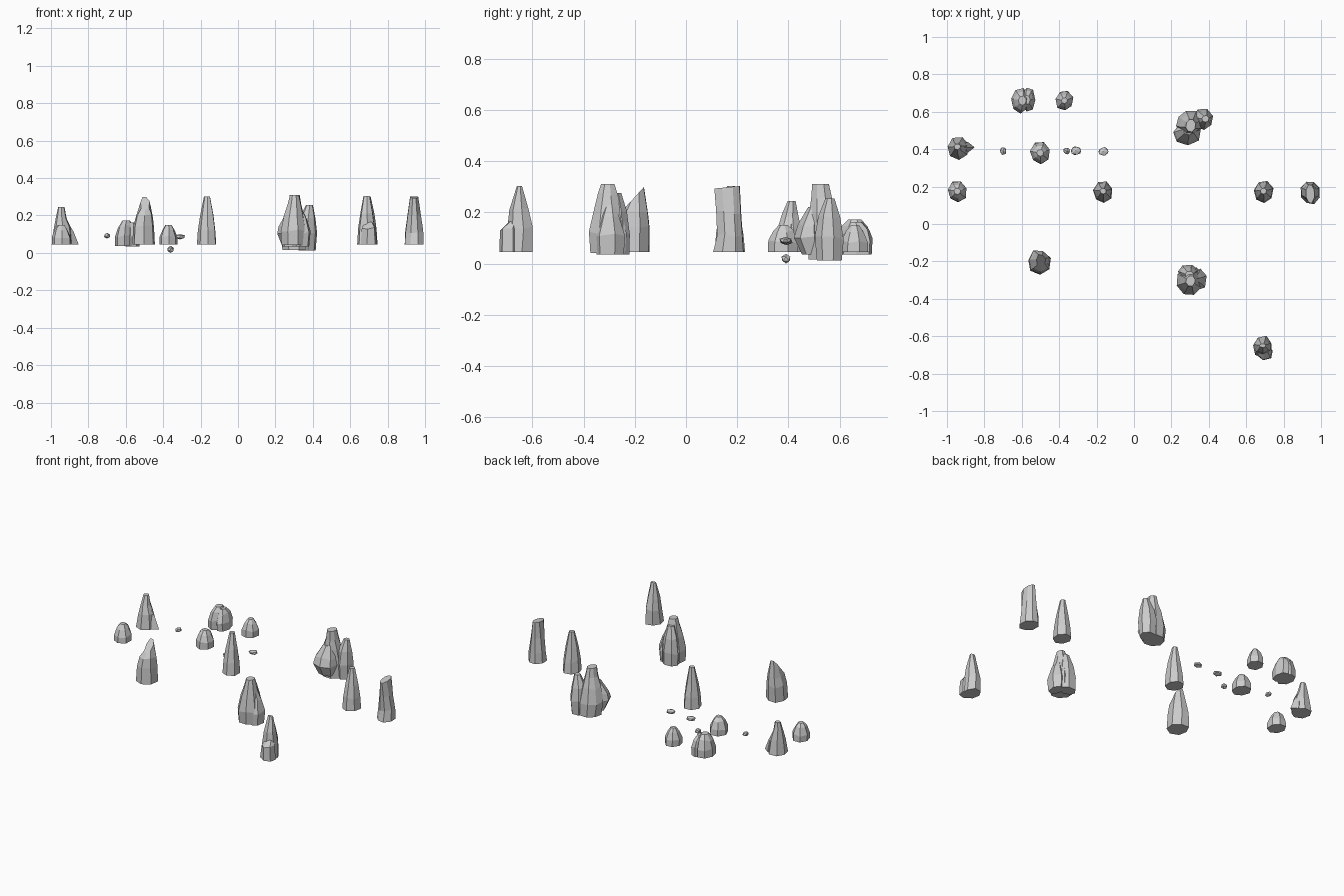
import bpy, bmesh, math, random
from mathutils import Vector
random.seed(4)


def rock(name, x, y, rings, sides=7, rot=0.3, slope=(0, 0), jitter=0.07):
    """Faceted stone lofted through rings (z, dx, dy, rx, ry); slope tilts the top ring."""
    bm = bmesh.new()
    wob = [1 + random.uniform(-jitter, jitter) for _ in range(sides)]
    loops = []
    for k, (z, dx, dy, rx, ry) in enumerate(rings):
        loop = []
        for i in range(sides):
            a = rot + math.tau * i / sides
            px, py = rx * wob[i] * math.cos(a), ry * wob[i] * math.sin(a)
            zz = z
            if k == len(rings) - 1:
                zz += slope[0] * px + slope[1] * py
            elif k > 0:
                zz += random.uniform(-0.008, 0.008)
            loop.append(bm.verts.new((x + dx + px, y + dy + py, zz)))
        loops.append(loop)
    for lo, hi in zip(loops, loops[1:]):
        for i in range(sides):
            j = (i + 1) % sides
            bm.faces.new((lo[i], lo[j], hi[j], hi[i]))
    bm.faces.new(loops[0][::-1])
    bm.faces.new(loops[-1])
    finish(name, bm)


def pebble(name, c, s):
    bm = bmesh.new()
    bmesh.ops.create_icosphere(bm, subdivisions=1, radius=1)
    for v in bm.verts:
        k = random.uniform(0.85, 1.1)
        v.co = Vector([c[i] + v.co[i] * s[i] * k for i in range(3)])
    finish(name, bm)


def finish(name, bm):
    bmesh.ops.recalc_face_normals(bm, faces=bm.faces)
    me = bpy.data.meshes.new(name)
    bm.to_mesh(me)
    bm.free()
    bpy.context.collection.objects.link(bpy.data.objects.new(name, me))


# low domed boulders
dome = [(.045, 0, 0, .053, .060), (.085, 0, 0, .053, .058),
        (.125, 0, 0, .036, .040), (.15, 0, 0, .018, .018)]
rock("dome_left", -.945, .175, dome)
rock("dome_middle", -.502, .38, dome)
rock("dome_back", -.372, .66, [(z, a, b, p * .93, q * .93) for z, a, b, p, q in dome])

# cracked boulder made of two leaning halves
rock("cracked_boulder_left", -.61, .66,
     [(.038, 0, 0, .050, .066), (.09, 0, 0, .050, .068),
      (.14, .005, 0, .040, .050), (.172, .012, 0, .022, .025)])
rock("cracked_boulder_right", -.565, .663,
     [(.035, 0, 0, .038, .062), (.09, 0, 0, .038, .066),
      (.135, -.004, .005, .030, .048), (.162, -.008, 0, .018, .025)], rot=0)

# pointed standing stones
spike = [(.045, 0, 0, .054, .063), (.12, 0, 0, .049, .056),
         (.20, 0, 0, .038, .040), (.302, 0, .004, .017, .017)]
rock("spike_middle", -.165, .172, spike)
rock("spike_right", .692, .172, spike)

# spike with a spur at the left rear
rock("spur_stone", -.94, .405,
     [(.045, 0, 0, .058, .060), (.13, 0, 0, .046, .046),
      (.19, -.005, .002, .029, .030), (.245, -.005, .008, .017, .015)])
rock("spur", -.905, .41, [(.045, 0, 0, .050, .030), (.11, -.005, 0, .030, .024),
                          (.17, -.02, 0, .012, .014)], sides=5, rot=0)

# chisel-topped leaning stone
rock("chisel_stone", -.507, -.203,
     [(.045, 0, 0, .062, .066), (.14, 0, .003, .057, .064),
      (.20, .004, .005, .046, .055), (.265, .009, .008, .025, .034)],
     slope=(0, 1.1))

# blade stone with flat top
rock("blade_stone", .942, .168,
     [(.045, 0, 0, .053, .064), (.11, 0, .005, .050, .053),
      (.20, 0, 0, .037, .052), (.298, 0, -.006, .023, .053)], slope=(0, .1), sides=8, rot=.39)

# front stone with a broken lump on its front side
rock("front_stone", .688, -.652,
     [(.045, 0, -.005, .053, .060), (.14, 0, .004, .047, .050),
      (.21, 0, .0, .036, .038), (.303, 0, .002, .018, .010)])
rock("front_stone_lump", .70, -.688,
     [(.045, 0, 0, .044, .042), (.13, 0, 0, .038, .040),
      (.165, 0, .016, .020, .018)], sides=6)

# front cluster of shards
rock("front_cluster_main", .30, -.305,
     [(.042, 0, 0, .068, .072), (.12, 0, 0, .072, .078),
      (.20, 0, 0, .054, .060), (.27, .002, 0, .036, .040),
      (.31, .003, 0, .025, .028)], sides=8)
rock("front_cluster_back", .29, -.26,
     [(.035, 0, 0, .055, .040), (.11, 0, 0, .058, .042),
      (.20, 0, -.002, .044, .032), (.275, .005, -.01, .022, .018)])
rock("front_cluster_side", .345, -.295,
     [(.035, 0, 0, .036, .055), (.11, 0, 0, .044, .060),
      (.19, -.004, 0, .027, .035), (.23, -.012, 0, .012, .018)], sides=6)

# rear cluster of shards
rock("rear_cluster_main", .30, .545,
     [(.015, .005, 0, .066, .066), (.10, 0, 0, .074, .066),
      (.19, 0, -.008, .055, .056), (.26, .003, -.014, .035, .042),
      (.31, .003, -.018, .026, .034)], sides=8)
rock("rear_cluster_front", .283, .482,
     [(.035, .005, .012, .050, .040), (.10, 0, 0, .072, .060),
      (.15, 0, .003, .064, .046), (.22, .01, .02, .030, .025)])
rock("rear_cluster_side", .37, .56,
     [(.012, 0, 0, .048, .050), (.10, 0, 0, .056, .058),
      (.18, .002, .0, .046, .044), (.255, .012, .002, .020, .018)])

# scattered pebbles
pebble("pebble_left", (-.70, .39, .092), (.019, .022, .015))
pebble("pebble_low", (-.36, .39, .019), (.020, .020, .018))
pebble("pebble_middle", (-.31, .393, .087), (.030, .026, .014))
pebble("pebble_right", (-.165, .388, .090), (.030, .025, .014))
